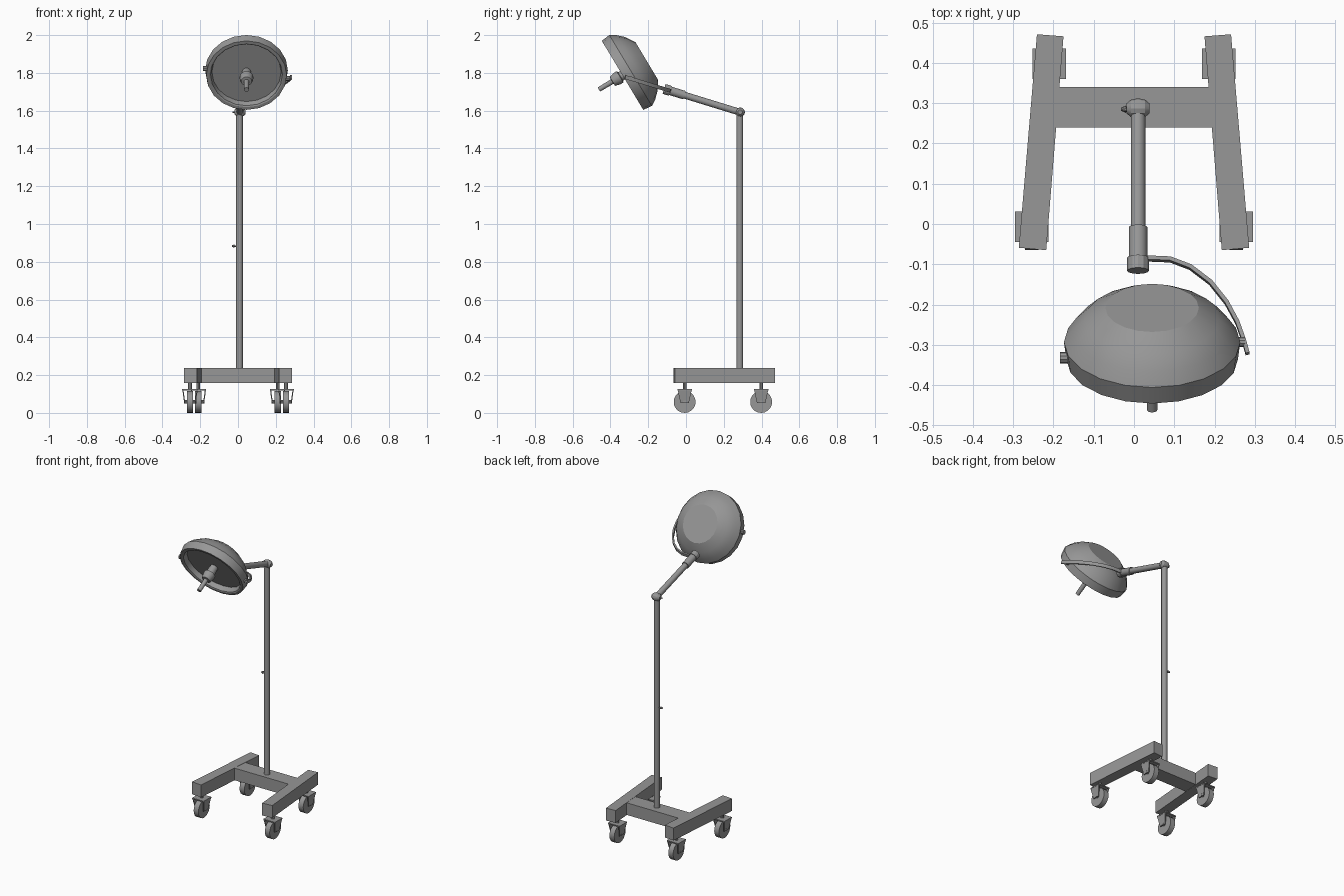
import bpy, bmesh, math
from mathutils import Vector, Matrix

if "Cube" in bpy.data.objects:
    bpy.data.objects.remove(bpy.data.objects["Cube"])

# dark grey paint used on every part
PAINT = bpy.data.materials.new("dark_grey_paint")
PAINT.diffuse_color = (0.31, 0.31, 0.31, 1)
PAINT.use_nodes = True
PAINT.node_tree.nodes["Principled BSDF"].inputs["Base Color"].default_value = PAINT.diffuse_color


def finish(bm, name, smooth=True):
    bmesh.ops.recalc_face_normals(bm, faces=bm.faces[:])
    me = bpy.data.meshes.new(name)
    bm.to_mesh(me)
    bm.free()
    me.materials.append(PAINT)
    ob = bpy.data.objects.new(name, me)
    bpy.context.collection.objects.link(ob)
    if smooth:
        bpy.ops.object.select_all(action='DESELECT')
        ob.select_set(True)
        bpy.context.view_layer.objects.active = ob
        bpy.ops.object.shade_smooth_by_angle(angle=math.radians(27))
    return ob


def lathe(name, profile, n, origin, axis):
    """Revolve (radius, height) points about an axis; both ends are capped."""
    bm = bmesh.new()
    m = Matrix.Translation(origin) @ Vector(axis).to_track_quat('Z', 'Y').to_matrix().to_4x4()
    rings = []
    for r, h in profile:
        rings.append([bm.verts.new(m @ Vector((r * math.cos(2 * math.pi * i / n),
                                               r * math.sin(2 * math.pi * i / n), h)))
                      for i in range(n)])
    for a, b in zip(rings, rings[1:]):
        for i in range(n):
            j = (i + 1) % n
            bm.faces.new((a[i], a[j], b[j], b[i]))
    bm.faces.new(rings[0])
    bm.faces.new(rings[-1])
    return finish(bm, name)


def rod(name, a, b, r, n=12):
    d = Vector(b) - Vector(a)
    return lathe(name, [(r, 0), (r, d.length)], n, a, d)


def prism(name, base, offset):
    """Extrude a polygon of 3D points along an offset."""
    bm = bmesh.new()
    lo = [bm.verts.new(p) for p in base]
    hi = [bm.verts.new(Vector(p) + Vector(offset)) for p in base]
    bm.faces.new(lo)
    bm.faces.new(hi)
    for i in range(len(lo)):
        j = (i + 1) % len(lo)
        bm.faces.new((lo[i], lo[j], hi[j], hi[i]))
    return finish(bm, name, False)


def box(name, c, s):
    x, y, z = (v / 2 for v in s)
    c = Vector(c)
    return prism(name, [c + Vector(p) for p in ((-x, -y, -z), (x, -y, -z), (x, y, -z), (-x, y, -z))],
                 (0, 0, 2 * z))


# H-shaped base
box("cross_beam", (0, 0.29, 0.198), (0.40, 0.10, 0.078))
for s, side in ((-1, "left"), (1, "right")):
    prism(side + "_rail", [(s * 0.241, 0.471, 0.158), (s * 0.175, 0.466, 0.158),
                           (s * 0.218, -0.065, 0.158), (s * 0.286, -0.059, 0.158)], (0, 0, 0.08))
    # casters with splayed fork plates
    for cx, cy, end in ((0.254, -0.007, "front"), (0.21, 0.398, "back")):
        x = s * cx
        tag = side + "_" + end
        rod(tag + "_wheel", (x - 0.017, cy, 0.058), (x + 0.017, cy, 0.058), 0.058, 20)
        rod(tag + "_axle", (x - 0.033, cy, 0.06), (x + 0.033, cy, 0.06), 0.009, 8)
        rod(tag + "_stem", (x, cy, 0.12), (x, cy, 0.16), 0.01, 8)
        box(tag + "_fork_top", (x, cy, 0.123), (0.083, 0.076, 0.007))
        for k in (-1, 1):
            prism(tag + "_fork_plate", [(x + k * 0.041, cy - 0.038, 0.125), (x + k * 0.041, cy + 0.038, 0.125),
                                        (x + k * 0.031, cy + 0.022, 0.052), (x + k * 0.031, cy - 0.022, 0.052)],
                  (-k * 0.006, 0, 0))

# column and elbow
PX, PY, PZ = 0.010, 0.285, 1.592
rod("column", (PX - 0.002, PY, 0.23), (PX - 0.002, PY, PZ - 0.01), 0.018, 16)
lathe("column_knob", [(0.004, 0), (0.004, 0.028), (0.009, 0.03), (0.004, 0.042)], 8, (PX, PY, 0.883), (-1, 0, 0))
lathe("elbow", [(0.012, -0.029), (0.022, -0.017), (0.025, 0), (0.022, 0.017), (0.012, 0.029)],
      12, (PX, PY + 0.002, PZ), (1, 0, 0))
rod("elbow_knob", (PX, PY, PZ), (-0.029, PY - 0.002, PZ), 0.004, 8)


# slanted arm
def on_arm(y, x=PX):
    return Vector((x, y, PZ + (PY - y) * 0.307))


rod("arm", on_arm(PY), on_arm(-0.05), 0.018, 16)
rod("arm_sleeve", on_arm(-0.008), on_arm(-0.09), 0.023, 16)
rod("arm_head_joint", on_arm(-0.084), on_arm(-0.116), 0.027, 12)

# curved strap holding one side of the lamp
path = [(0.02, -0.085), (0.09, -0.088), (0.14, -0.107), (0.19, -0.145), (0.23, -0.195),
        (0.257, -0.245), (0.273, -0.29), (0.282, -0.322)]
bm = bmesh.new()
rings = []
up = Vector((0, 0.29, 0.957))
for i, (x, y) in enumerate(path):
    a, b = path[max(i - 1, 0)], path[min(i + 1, len(path) - 1)]
    t = (on_arm(b[1], b[0]) - on_arm(a[1], a[0])).normalized()
    n = t.cross(up).normalized()
    p = on_arm(y, x)
    rings.append([bm.verts.new(p + n * u * 0.005 + up * v * 0.01)
                  for u, v in ((-1, -1), (1, -1), (1, 1), (-1, 1))])
for a, b in zip(rings, rings[1:]):
    for i in range(4):
        j = (i + 1) % 4
        bm.faces.new((a[i], a[j], b[j], b[i]))
bm.faces.new(rings[0])
bm.faces.new(rings[-1])
finish(bm, "yoke_strap")

# lamp head: dome outside, recessed disc inside
C = Vector((0.045, -0.336, 1.787))
AX = Vector((0, 0.857, 0.515))
lathe("lamp_shell", [(0.183, 0.035), (0.190, 0.004), (0.197, 0), (0.213, 0), (0.219, 0.05), (0.198, 0.083),
                     (0.166, 0.117), (0.116, 0.149)], 20, C, AX)
lathe("lamp_handle", [(0.024, 0.036), (0.027, -0.012), (0.036, -0.016), (0.036, -0.034), (0.028, -0.062),
                      (0.014, -0.064), (0.013, -0.146)], 14, C, AX)

# side pivots of the lamp
rod("right_pivot", (0.24, -0.293, 1.77), (0.276, -0.293, 1.77), 0.013, 10)
rod("left_pivot", (-0.15, -0.332, 1.822), (-0.184, -0.332, 1.822), 0.014, 10)
